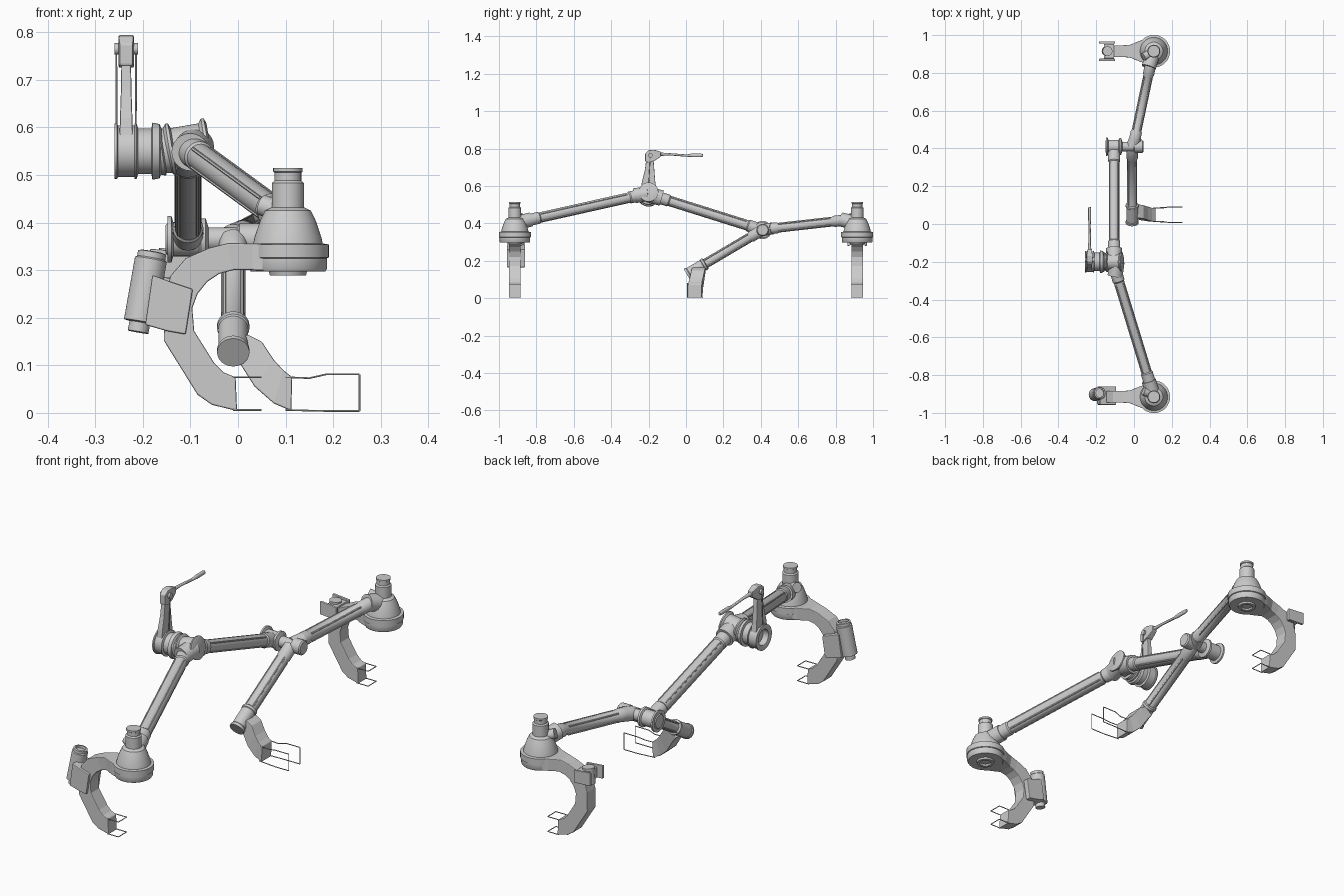
import bpy, bmesh
from math import sin, cos, pi
from mathutils import Vector as V


def finish(name, bm, smooth=True):
    bmesh.ops.recalc_face_normals(bm, faces=bm.faces)
    me = bpy.data.meshes.new(name)
    bm.to_mesh(me)
    bm.free()
    ob = bpy.data.objects.new(name, me)
    bpy.context.collection.objects.link(ob)
    if smooth:
        bpy.ops.object.select_all(action='DESELECT')
        ob.select_set(True)
        bpy.context.view_layer.objects.active = ob
        bpy.ops.object.shade_smooth_by_angle(angle=0.6)
    return ob


def skin(bm, rings):
    # bridge successive point rings and cap both ends
    vs = [[bm.verts.new(p) for p in r] for r in rings]
    n = len(vs[0])
    for a, b in zip(vs, vs[1:]):
        for i in range(n):
            j = (i + 1) % n
            bm.faces.new((a[i], a[j], b[j], b[i]))
    bm.faces.new(vs[0])
    bm.faces.new(vs[-1])


def lathe(name, origin, axis, profile, n=32):
    # turned part: profile of (radius, distance along axis)
    q = V(axis).to_track_quat('Z', 'Y')
    bm = bmesh.new()
    skin(bm, [[V(origin) + q @ V((r * cos(2 * pi * i / n), r * sin(2 * pi * i / n), t))
               for i in range(n)] for r, t in profile])
    return finish(name, bm)


def rod(name, a, b, r, n=16):
    d = V(b) - V(a)
    return lathe(name, a, d, [(r, 0), (r, d.length)], n)


def loft(name, rings):
    bm = bmesh.new()
    skin(bm, rings)
    ob = finish(name, bm, False)
    m = ob.modifiers.new("soft_edge", 'BEVEL')
    m.width, m.segments = 0.003, 2
    return ob


def slab(name, outline, y0, y1, s=1):
    # xz outline extruded along y
    return loft(name, [[(x, y, z) for x, z in outline] for y in (y0, y1)])


def wire(name, pts, r=0.002):
    for i, (a, b) in enumerate(zip(pts, pts[1:])):
        rod(f"{name}_{i}", a, b, r, 6)


def limb(name, a, b, r):
    # tube with end collars and four raised rails
    a, b = V(a), V(b)
    L = (b - a).length
    k = r * 1.15
    lathe(name, a, b - a, [(k, 0), (k, .06), (r, .066), (r, L - .06), (k, L - .054), (k, L)])
    q = (b - a).to_track_quat('Z', 'Y')
    for i in range(4):
        off = q @ V((r * cos(pi / 4 + i * pi / 2), r * sin(pi / 4 + i * pi / 2), 0))
        u = (b - a).normalized() * .07
        rod(f"{name}_rail_{i}", a + off + u, b + off - u, .004, 6)


# front and rear hubs with curved bracket legs and wire toes
STATIONS = [(.10, .354, .10, .298, .078), (.03, .356, .03, .30, .055), (-.02, .357, -.01, .30, .034),
            (-.06, .347, -.04, .292, .031), (-.11, .325, -.065, .275, .031),
            (-.142, .288, -.085, .25, .031), (-.155, .24, -.096, .22, .031),
            (-.156, .152, -.092, .172, .031), (-.085, .038, -.05, .105, .031),
            (-.055, .017, -.03, .085, .031), (-.002, .004, -.005, .075, .031)]
for tag, cy in (("front", -.915), ("rear", .915)):
    loft(f"{tag}_leg_bracket", [[(ox, cy - w, oz), (ox, cy + w, oz), (ix, cy + w, iz), (ix, cy - w, iz)]
                                for ox, oz, ix, iz, w in STATIONS])
    lathe(f"{tag}_hub", (.105, cy, 0), (0, 0, 1),
          [(.022, .296), (.026, .289), (.038, .289), (.04, .297), (.078, .297), (.082, .303), (.082, .325),
           (.086, .327), (.086, .354), (.073, .356), (.07, .37), (.058, .405), (.048, .425),
           (.034, .432), (.034, .483), (.028, .488), (.028, .505), (.031, .507), (.031, .515)], 48)
    inward = 1 if cy < 0 else -1
    rod(f"{tag}_hub_socket", (.105, cy, .40), (.078, cy + inward * .085, .421), .038, 24)
    rod(f"{tag}_hub_lug", (.125, cy, .41), (.05, cy + inward * .03, .437), .022, 20)
    for z in (.006, .075):
        y0, y1 = cy - .03, cy + .03
        wire(f"{tag}_toe_wire", [(-.01, y0, z), (.048, y0, z), (.048, y1, z), (-.01, y1, z)])

# front leg motor with its clamp
lathe("front_motor", (-.21, -.905, .17), (.03, .01, .17),
      [(.022, 0), (.022, .02), (.034, .022), (.034, .155), (.03, .158), (.03, .17), (.022, .172), (.022, .16)])
slab("front_motor_clamp", [(-.195, .185), (-.15, .172), (-.11, .165), (-.095, .26), (-.14, .275), (-.18, .29)],
     -.957, -.86)

# rear leg clip: base around the bracket and two gripping jaws
slab("rear_clip_base", [(-.16, .285), (-.105, .285), (-.105, .335), (-.16, .335)], .877, .953)
for s in (-1, 1):
    y = .915 + s * .046
    slab("rear_clip_jaw", [(-.185, .285), (-.1, .28), (-.1, .338), (-.185, .345)], y - .006, y + .006)
rod("rear_clip_pin", (-.145, .915, .27), (-.14, .915, .345), .026, 20)

# linking tubes
limb("front_tube", (.085, -.845, .417), (-.097, -.25, .55), .028)
limb("middle_tube", (-.105, -.15, .54), (-.105, .385, .372), .028)
limb("rear_tube", (0, .43, .37), (.088, .845, .417), .026)
limb("lower_tube", (-.01, .40, .36), (-.01, .012, .131), .026)

# shoulder joint: hollow drive housing and tilted barrel
lathe("shoulder_housing", (-.26, -.2, .55), (1, 0, 0),
      [(.036, .03), (.036, .002), (.04, 0), (.058, 0), (.058, .006), (.054, .008), (.054, .042),
       (.058, .043), (.058, .047), (.048, .05), (.048, .078), (.06, .08), (.057, .095), (.046, .1), (.046, .13)], 48)
lathe("shoulder_barrel", (-.17, -.2, .55), (1, 0, .17),
      [(.05, 0), (.054, .01), (.045, .014), (.045, .02), (.054, .026), (.054, .032), (.043, .036),
       (.043, .095), (.052, .102), (.052, .108), (.04, .112)], 40)
rod("shoulder_socket", (-.105, -.2, .555), (-.106, -.13, .535), .042, 24)
rod("shoulder_front_socket", (-.09, -.2, .56), (-.1, -.275, .548), .04, 24)

# elbow joint with flanges
lathe("elbow_drive", (-.152, .41, .365), (1, 0, 0),
      [(.03, 0), (.034, .004), (.049, .004), (.049, .012), (.036, .016), (.036, .07), (.044, .074),
       (.044, .084), (.025, .09), (.025, .15), (.033, .155), (.033, .198), (.028, .203)])
rod("elbow_collar", (-.01, .41, .365), (.01, .46, .373), .032, 24)

# crank lever: tapered arm, head, pins, pull rods and paddle
X = -.235
loft("lever_arm", [[(X + w * a, y + d * b, z) for a, b in ((-1, -1), (1, -1), (1, 1), (-1, 1))]
                   for y, z, w, d in ((-.2, .58, .014, .042), (-.2, .62, .013, .036),
                                      (-.195, .68, .011, .026), (-.193, .745, .010, .019))])
loft("lever_head", [[(X + w * a, y, z + h * b) for a, b in ((-1, -1), (1, -1), (1, 1), (-1, 1))]
                    for y, z, w, h in ((-.218, .753, .014, .022), (-.2, .758, .016, .033),
                                       (-.17, .764, .016, .03), (-.135, .77, .012, .013))])
rod("lever_pin", (X - .025, -.19, .765), (X + .025, -.19, .765), .012)
for s in (-1, 1):
    rod("pull_rod", (X + s * .02, -.2, .6), (X + s * .021, -.19, .765), .002, 6)
loft("lever_paddle", [[(X + w * cos(i * pi / 6), y, z + h * sin(i * pi / 6)) for i in range(12)]
                      for y, z, w, h in ((-.15, .77, .01, .01), (-.09, .77, .007, .006), (.0, .763, .006, .006),
                                         (.03, .764, .008, .01), (.08, .764, .008, .01), (.09, .764, .006, .007))])

# middle foot: end cap, faceted bracket and two vertical wire loops
lathe("lower_tube_cap", (-.01, .105, .186), (0, -.863, -.51),
      [(.028, 0), (.034, .004), (.034, .015), (.031, .018), (.031, .1), (.034, .104), (.034, .116)])
loft("middle_foot_bracket", [[(ox, y - .036, oz), (ox, y + .036, oz), (ix, y + .036, iz), (ix, y - .036, iz)]
                             for ox, oz, ix, iz, y in ((-.02, .135, .02, .165, .068), (.0, .11, .05, .15, .064),
                                                       (.035, .055, .075, .112, .056), (.075, .02, .095, .09, .05),
                                                       (.112, .004, .114, .075, .049))])
for y, s in ((.014, -1), (.084, 1)):
    o = y + s * .006
    wire("middle_toe_wire", [(.1, y, .075), (.15, y, .073), (.185, o, .081), (.255, o, .081),
                             (.255, o, .004), (.185, o, .004), (.1, y, .006)])
